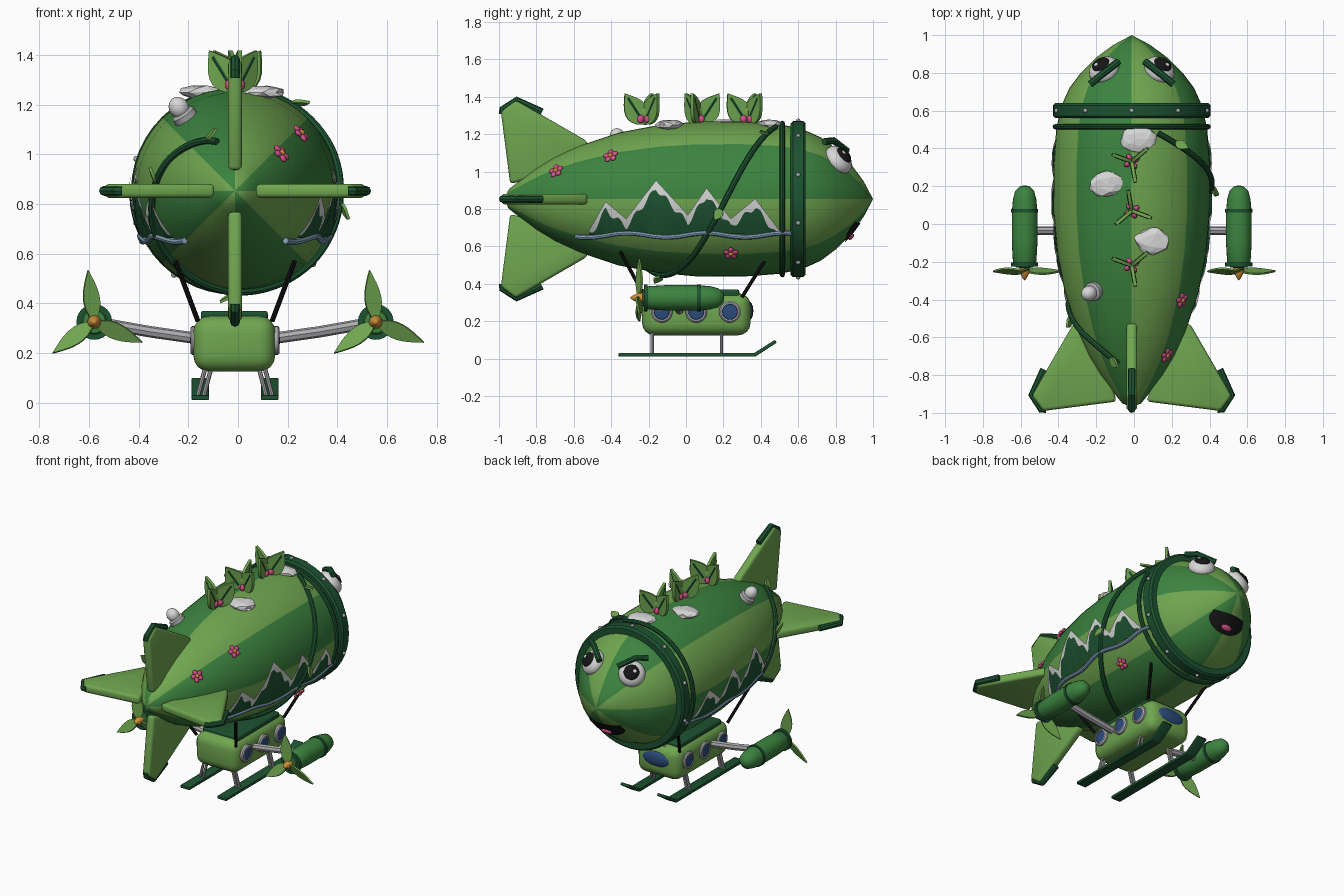
import bpy, bmesh, math, random
from math import sin, cos, pi, radians, asin, sqrt
from mathutils import Matrix, Vector

cube = bpy.data.objects.get("Cube")
if cube:
    bpy.data.objects.remove(cube)
random.seed(4)


def material(name, *rgb):
    m = bpy.data.materials.new(name)
    m.use_nodes = True
    m.diffuse_color = (*rgb, 1)
    m.node_tree.nodes["Principled BSDF"].inputs["Base Color"].default_value = (*rgb, 1)
    return m


LIGHT = material("leaf green", .16, .38, .08)
MID = material("mid green", .045, .23, .05)
DARK = material("dark green", .012, .085, .03)
WHITE = material("white", .68, .68, .68)
METAL = material("grey metal", .42, .42, .44)
PINK = material("pink", .65, .08, .24)
ORANGE = material("orange", .6, .27, .04)
GLASS = material("window blue", .025, .07, .2)
WATER = material("river blue", .24, .38, .52)
BLACK = material("black", .008, .008, .008)

C = Vector((-.012, 0, .853))
HULL = [(-.97, 0), (-.95, .05), (-.9, .09), (-.8, .165), (-.7, .225), (-.57, .285),
        (-.36, .355), (-.15, .395), (.05, .413), (.3, .415), (.5, .4), (.62, .375),
        (.72, .33), (.8, .27), (.88, .19), (.95, .095), (1, 0)]
ALONG_Y = Matrix.Rotation(-pi / 2, 4, 'X')
UPRIGHT = Matrix.Rotation(pi / 2, 4, 'X')
move = Matrix.Translation
I = Matrix()


def turn(deg, axis):
    return Matrix.Rotation(radians(deg), 4, axis)


def radius(y):
    for (a, ra), (b, rb) in zip(HULL, HULL[1:]):
        if y <= b:
            return ra + (rb - ra) * (y - a) / (b - a)
    return 0


def on_hull(y, t, off=0):
    return C + Vector((cos(t), 0, sin(t))) * (radius(y) + off) + Vector((0, y, 0))


def side_angle(y, z, side):
    t = asin(max(-1, min(1, (z - C.z) / radius(y))))
    return t if side > 0 else pi - t


def frame(y, t, off=0):
    slope = (radius(y + .03) - radius(y - .03)) / .06
    n = Vector((cos(t), -slope, sin(t))).normalized()
    tang = Vector((-sin(t), 0, cos(t)))
    m = Matrix((tang, n.cross(tang), n)).transposed().to_4x4()
    return move(on_hull(y, t) + n * off) @ m


def finish(name, bm, mats, matrix=I, smooth=True):
    bm.transform(matrix)
    bmesh.ops.recalc_face_normals(bm, faces=bm.faces)
    me = bpy.data.meshes.new(name)
    bm.to_mesh(me)
    bm.free()
    for m in (mats if isinstance(mats, list) else [mats]):
        me.materials.append(m)
    if smooth:
        me.shade_smooth()
        me.set_sharp_from_angle(angle=radians(38))
    ob = bpy.data.objects.new(name, me)
    bpy.context.collection.objects.link(ob)
    return ob


def lathe(name, profile, mat, matrix=I, n=24):
    bm = bmesh.new()
    rings = [[bm.verts.new((max(r, 1e-4) * cos(2 * pi * i / n), max(r, 1e-4) * sin(2 * pi * i / n), h))
              for i in range(n)] for h, r in profile]
    for a, b in zip(rings, rings[1:]):
        for i in range(n):
            bm.faces.new((a[i], a[i - 1], b[i - 1], b[i]))
    bmesh.ops.remove_doubles(bm, verts=bm.verts, dist=.0005)
    return finish(name, bm, mat, matrix)


def ball(name, mat, matrix, size):
    bm = bmesh.new()
    bmesh.ops.create_uvsphere(bm, u_segments=20, v_segments=12, radius=1)
    return finish(name, bm, mat, matrix @ Matrix.Diagonal((*size, 1)))


def box(name, mat, centre, size, bevel):
    bm = bmesh.new()
    bmesh.ops.create_cube(bm, size=1, matrix=Matrix.Diagonal((*size, 1)))
    bmesh.ops.bevel(bm, geom=bm.edges[:], offset=bevel, segments=4, profile=.5, affect='EDGES')
    return finish(name, bm, mat, move(centre))


def plate(name, pts, thick, mat, matrix=I, bevel=0):
    bm = bmesh.new()
    face = bm.faces.new([bm.verts.new((x, y, -thick / 2)) for x, y in pts])
    out = bmesh.ops.extrude_face_region(bm, geom=[face])
    bmesh.ops.translate(bm, vec=(0, 0, thick), verts=[v for v in out["geom"] if isinstance(v, bmesh.types.BMVert)])
    if bevel:
        bmesh.ops.bevel(bm, geom=bm.edges[:], offset=bevel, segments=3, profile=.5, affect='EDGES')
    return finish(name, bm, mat, matrix)


def leaf(name, length, width, thick, matrix, mat=LIGHT):
    half = [(width / 2 * sin(pi * (i / 8) ** .8), length * i / 8) for i in range(9)]
    return plate(name, half + [(-x, y) for x, y in half[-2:0:-1]], thick, mat, matrix)


def tube(name, pts, r, mat, matrix=I):
    cu = bpy.data.curves.new(name, 'CURVE')
    cu.dimensions, cu.bevel_depth, cu.bevel_resolution, cu.use_fill_caps = '3D', r, 2, True
    sp = cu.splines.new('POLY')
    sp.points.add(len(pts) - 1)
    for p, q in zip(sp.points, pts):
        p.co = (*(matrix @ Vector(q)), 1)
    tmp = bpy.data.objects.new(name, cu)
    bpy.context.collection.objects.link(tmp)
    bm = bmesh.new()
    bm.from_mesh(tmp.to_mesh())
    bpy.data.objects.remove(tmp)
    return finish(name, bm, mat)


def patch(name, fn, nu, nv, mats, row_mats):
    # thin sheet laid on the hull; fn gives (y, angle)
    bm = bmesh.new()
    g = [[bm.verts.new(on_hull(*fn(u / nu, v), .012)) for v in range(nv + 1)] for u in range(nu + 1)]
    for u in range(nu):
        for v in range(nv):
            f = bm.faces.new((g[u][v], g[u + 1][v], g[u + 1][v + 1], g[u][v + 1]))
            f.material_index = row_mats[v]
    return finish(name, bm, mats)


# striped hull
hull = lathe("hull", HULL, [LIGHT, MID], move(C) @ ALONG_Y, 48)
for f in hull.data.polygons:
    d = f.center - C
    f.material_index = 1 - int(math.degrees(math.atan2(d.z, d.x)) % 360 // 45) % 2

# collar with studs and thin hoop
lathe("collar", [(-.04, .36), (-.04, .405), (-.028, .417), (.028, .417), (.04, .405), (.04, .35)],
      DARK, move(C + Vector((0, .6, 0))) @ ALONG_Y, 48)
for i in range(10):
    a = radians(18 + 36 * i)
    ball("collar_stud", METAL, move(C + Vector((.418 * cos(a), .6, .418 * sin(a)))), (.012,) * 3)
tube("thin_hoop", [on_hull(.515, 2 * pi * i / 48, .008) for i in range(49)], .014, DARK)

# vine spiralling round the hull, with leaves
vine = lambda s: (.48 - 1.22 * s, radians(70 - 320 * s))
tube("vine", [on_hull(*vine(i / 70), .01) for i in range(71)], .015, DARK)
for s in (.04, .24, .5, .8, .97):
    leaf("vine_leaf", .08, .05, .012, frame(*vine(s), .015) @ turn(60, 'Z') @ turn(30, 'X'))

# tail fins with dark edging
for k in range(4):
    m = move(C) @ turn(90 * k, 'Y')
    plate("tail_fin", [(.08, -.94), (.47, -.99), (.53, -.91), (.31, -.53), (.2, -.5)], .056, LIGHT, m, .018)
    tube("fin_edging", [(.455, -.98, 0), (.48, -.98, 0), (.528, -.905, 0), (.465, -.77, 0)], .02, DARK, m)

# mountains and river on both flanks
PEAKS = [(-.52, .69), (-.43, .84), (-.32, .75), (-.16, .95), (.01, .77), (.11, .91),
         (.24, .75), (.37, .855), (.5, .69)]


def ridge(y):
    for (a, za), (b, zb) in zip(PEAKS, PEAKS[1:]):
        if y <= b:
            return za + (zb - za) * (y - a) / (b - a)
    return PEAKS[-1][1]


for s in (1, -1):
    def slope_point(u, v):
        y = -.519 + 1.018 * u
        top = ridge(y)
        snow = max(.68, top - .042 - .016 * sin(75 * y))
        return y, side_angle(y, (.67, (.67 + snow) / 2, snow, top)[v], s)
    patch("mountains", slope_point, 102, 3, [DARK, WHITE], (0, 0, 1))
    ys = [-.59 + 1.15 * i / 60 for i in range(61)]
    tube("river", [on_hull(y, side_angle(y, .665 + .011 * sin(15 * y), s), .01) for y in ys], .013, WATER)

# blossoms on the hull
for y, t in ((-.4, 41), (-.69, 39), (.24, -43)):
    m = frame(y, radians(t), .012)
    for k in range(5):
        ball("petal", PINK, m @ turn(72 * k, 'Z') @ move((.024, 0, 0)), (.018, .015, .009))
    ball("blossom_heart", ORANGE, m @ move((0, 0, .006)), (.013, .013, .01))

# leafy tufts along the back
for y, a in ((-.22, 160), (.07, 100), (.33, 160)):
    base = move((C.x, y, 1.25))
    for k in range(3):
        m = base @ turn(a + 120 * k, 'Z') @ UPRIGHT @ turn(-33, 'Z')
        leaf("tuft_leaf", .2, .125, .018, m)
        tube("leaf_rib", [(0, .05, 0), (0, .17, 0)], .012, DARK, m)
    for k in range(4):
        ball("tuft_petal", PINK, base @ turn(90 * k + 30, 'Z') @ move((.025, 0, .03)), (.02, .015, .022))
    ball("tuft_bud", ORANGE, base @ move((0, 0, .045)), (.014,) * 3)

# pale rocks on the back
for x, y in ((.02, .45), (-.14, .21), (.1, -.09)):
    bm = bmesh.new()
    bmesh.ops.create_icosphere(bm, subdivisions=2, radius=1)
    for v in bm.verts:
        v.co *= random.uniform(.85, 1.08)
    finish("rock", bm, WHITE, move((x, y, 1.25)) @ Matrix.Diagonal((.1, .075, .03, 1)), False)

# little dome lamp
m = frame(-.355, radians(124))
lathe("lamp_base", [(-.02, .05), (.02, .05), (.028, .04), (.03, 0)], METAL, m)
ball("lamp_dome", WHITE, m @ move((0, 0, .05)), (.04, .04, .045))

# face
for s in (1, -1):
    m = frame(.815, radians(90 - 35 * s), 0)
    ball("eye", WHITE, m, (.085, .085, .055))
    ball("pupil", BLACK, m @ move((0, 0, .042)), (.05, .05, .022))
    ball("glint", WHITE, m @ move((-.012 * s, .018, .062)), (.012, .012, .006))
    tube("eyebrow", [(C.x + s * x, y, z) for x, y, z in ((.22, .74, 1.16), (.16, .79, 1.165), (.07, .86, 1.11))],
         .019, DARK)


def mouth_point(u, v):
    w = 2 * u - 1
    return .935 - .085 * sqrt(max(0, 1 - w * w)) * v / 4 - .03 * w * w, radians(-90 + 45 * w)


patch("mouth", mouth_point, 20, 4, [BLACK], (0,) * 4)
ball("tongue", PINK, frame(.875, -pi / 2, .01), (.04, .02, .012))

# cabin
box("cabin", LIGHT, (C.x - .003, .055, .237), (.33, .58, .225), .065)
box("cabin_roof", DARK, (C.x - .003, .055, .35), (.27, .46, .04), .012)
ball("windscreen", GLASS, move((C.x, .335, .255)), (.11, .025, .052))
for s in (1, -1):
    for y in (-.13, .055, .235):
        m = move((C.x + s * .155, y, .25)) @ turn(90 * s, 'Y')
        lathe("window_rim", [(0, .058), (.018, .058), (.025, .05), (.025, .042), (.01, .042)], METAL, m)
        lathe("window", [(.01, .045), (.022, .04), (.027, 0)], GLASS, m)
    # ropes up to the hull
    for top, low in ((-.35, -.22), (.45, .3)):
        tube("rope", [(C.x + s * .24, top, .57), (C.x + s * .15, low, .33)], .01, BLACK)
    # skids and struts
    x = C.x + s * .14
    plate("skid", [(-.36, .01), (.37, .01), (.485, .085), (.475, .1), (.365, .03), (-.36, .03)], .07, DARK,
          move((x, 0, 0)) @ turn(90, 'Z') @ UPRIGHT, .004)
    for y in (-.18, .19):
        for d in (-.012, .012):
            tube("skid_strut", [(x + d, y, .02), (x - s * .035 + d, y, .15)], .009, METAL)
    # engine pod with arm and propeller
    x = C.x + s * .567
    tube("engine_arm", [(C.x + s * .15, -.035, .258), (C.x + s * .34, -.035, .285), (x, -.035, .325)], .023, METAL)
    pod = move((x, 0, .325))
    lathe("engine_pod", [(-.235, 0), (-.23, .045), (-.2, .062), (-.1, .068), (.06, .068), (.13, .062),
                         (.175, .05), (.2, .025), (.205, 0)], MID, pod @ ALONG_Y)
    for y in (.07, -.215):
        lathe("pod_band", [(-.01, .05), (-.01, .072), (.01, .072), (.01, .05)], DARK, pod @ move((0, y, 0)) @ ALONG_Y)
    lathe("spinner", [(-.3, 0), (-.285, .012), (-.255, .027), (-.23, .027)], ORANGE, pod @ ALONG_Y)
    for k in range(3):
        leaf("propeller_blade", .21, .072, .01,
             pod @ move((0, -.25, 0)) @ turn(120 * k - 7, 'Y') @ UPRIGHT @ turn(25, 'Y'))
